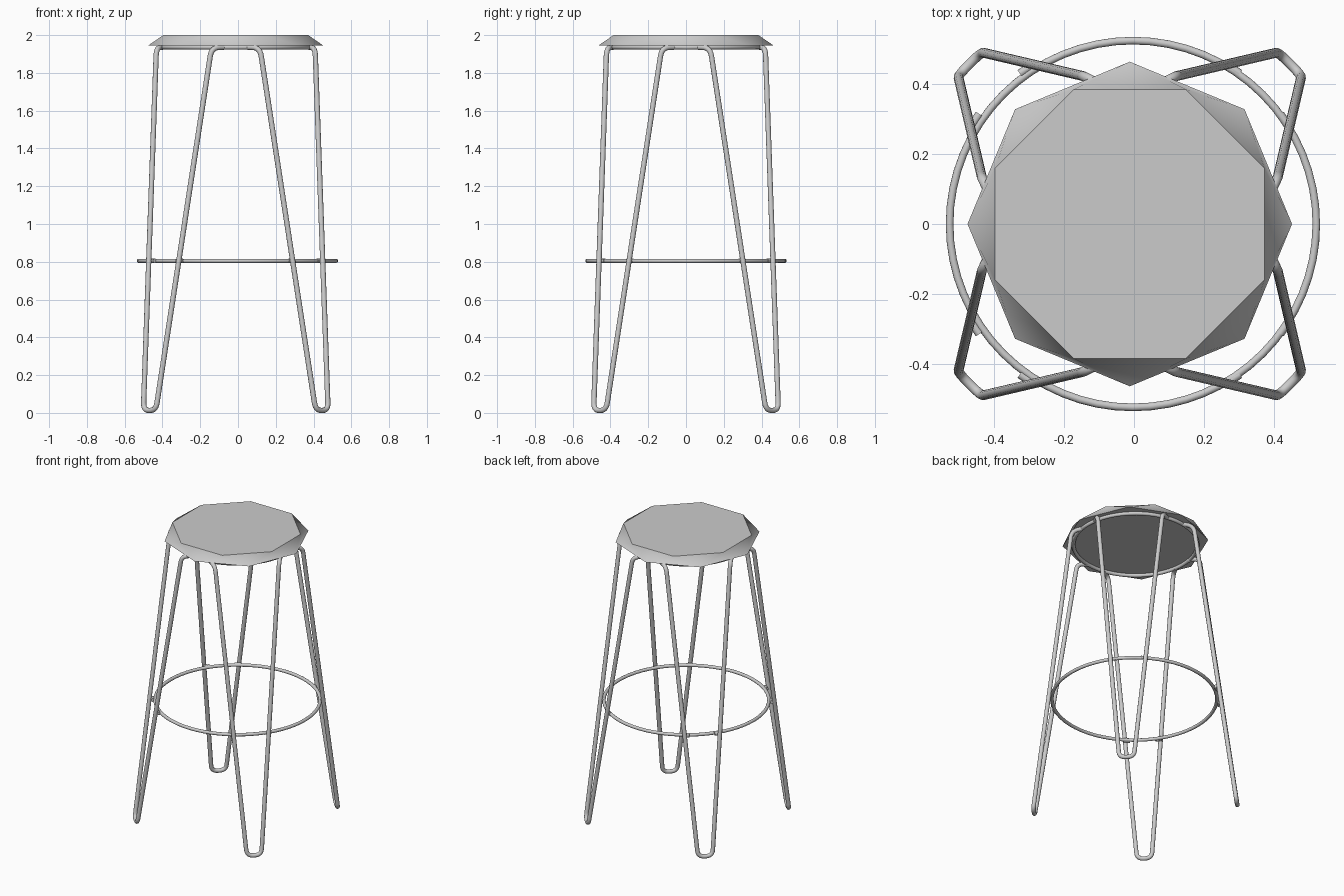
import bpy, bmesh, math
from mathutils import Vector

cube = bpy.data.objects.get("Cube")
if cube:
    bpy.data.objects.remove(cube, do_unlink=True)

grey = bpy.data.materials.new("grey")
grey.use_nodes = True
colour = (0.6, 0.6, 0.6, 1)
grey.diffuse_color = colour
grey.node_tree.nodes["Principled BSDF"].inputs["Base Color"].default_value = colour

CX = -0.012  # seat and legs sit slightly off the ring centre


def finish(name, bm):
    mesh = bpy.data.meshes.new(name)
    bm.to_mesh(mesh)
    bm.free()
    mesh.materials.append(grey)
    obj = bpy.data.objects.new(name, mesh)
    bpy.context.collection.objects.link(obj)
    return obj


def tube(name, points, radius, closed=False, sides=12):
    """Sweep a round section along a path."""
    bm = bmesh.new()
    n = len(points)
    rings, up = [], None
    for i, p in enumerate(points):
        a = points[i - 1] if closed or i else p
        b = points[(i + 1) % n] if closed or i < n - 1 else p
        t = (b - a).normalized()
        if up is None:
            up = t.orthogonal()
        up = (up - t * up.dot(t)).normalized()
        side = t.cross(up)
        rings.append([bm.verts.new(p + radius * (up * math.cos(q) + side * math.sin(q)))
                      for q in (math.tau * k / sides for k in range(sides))])
    for i in range(n if closed else n - 1):
        r, s = rings[i], rings[(i + 1) % n]
        for k in range(sides):
            j = (k + 1) % sides
            bm.faces.new((r[k], r[j], s[j], s[k])).smooth = True
    if not closed:
        bm.faces.new(rings[0])
        bm.faces.new(rings[-1])
    bmesh.ops.recalc_face_normals(bm, faces=bm.faces)
    return finish(name, bm)


def rounded(corners, trims, steps=6):
    """Replace each inner corner with a quadratic bend."""
    path = [corners[0]]
    for a, c, b, d in zip(corners, corners[1:], corners[2:], trims):
        p = c + (a - c).normalized() * d
        q = c + (b - c).normalized() * d
        for k in range(steps + 1):
            u = k / steps
            path.append(p * (1 - u) ** 2 + c * 2 * u * (1 - u) + q * u * u)
    path.append(corners[-1])
    return path


def circle(radius, z, cx, n=64):
    return [Vector((cx + radius * math.cos(math.tau * k / n),
                    radius * math.sin(math.tau * k / n), z)) for k in range(n)]


# Seat: two octagons turned against each other, joined by triangles
bm = bmesh.new()
low = [bm.verts.new(p) for p in circle(0.462, 1.946, CX, 8)]
high = [bm.verts.new((CX + 0.415 * math.cos(a), 0.415 * math.sin(a), 2.0))
        for a in (math.tau * (k + 0.5) / 8 for k in range(8))]
caps = [bm.faces.new(high), bm.faces.new(low[::-1])]
for k in range(8):
    j = (k + 1) % 8
    bm.faces.new((low[k], low[j], high[k])).smooth = True
    bm.faces.new((low[j], high[j], high[k])).smooth = True
for cap in caps:
    for edge in cap.edges:
        edge.smooth = False
finish("seat", bm)

# Rings under the seat and for the feet
tube("seat_ring", circle(0.393, 1.936, CX), 0.012, closed=True)
tube("foot_ring", circle(0.522, 0.805, -0.003), 0.011, closed=True)

# Hairpin legs, mirrored into the four corners
half = [Vector((0.065, 0.387, 1.936)), Vector((0.128, 0.42, 1.934)),
        Vector((0.423, 0.489, 0.013))]
swap = [Vector((p.y, p.x, p.z)) for p in reversed(half)]
hairpin = rounded(half + swap, (0.045, 0.042, 0.042, 0.045))
for depth, sy in (("front", -1), ("back", 1)):
    for hand, sx in (("left", 1), ("right", -1)):
        flip = lambda p: Vector((CX + sx * p.x, sy * p.y, p.z))
        tube(f"{depth}_{hand}_leg", [flip(p) for p in hairpin], 0.014)
        # Short welds joining the leg to the foot ring
        for i, a in enumerate((math.radians(34), math.radians(56))):
            mid = Vector((0.53 * math.cos(a), 0.53 * math.sin(a), 0.805))
            along = Vector((-math.sin(a), math.cos(a), 0)) * 0.02
            tube(f"{depth}_{hand}_weld_{i + 1}",
                 [flip(mid - along), flip(mid + along)], 0.012, sides=8)
